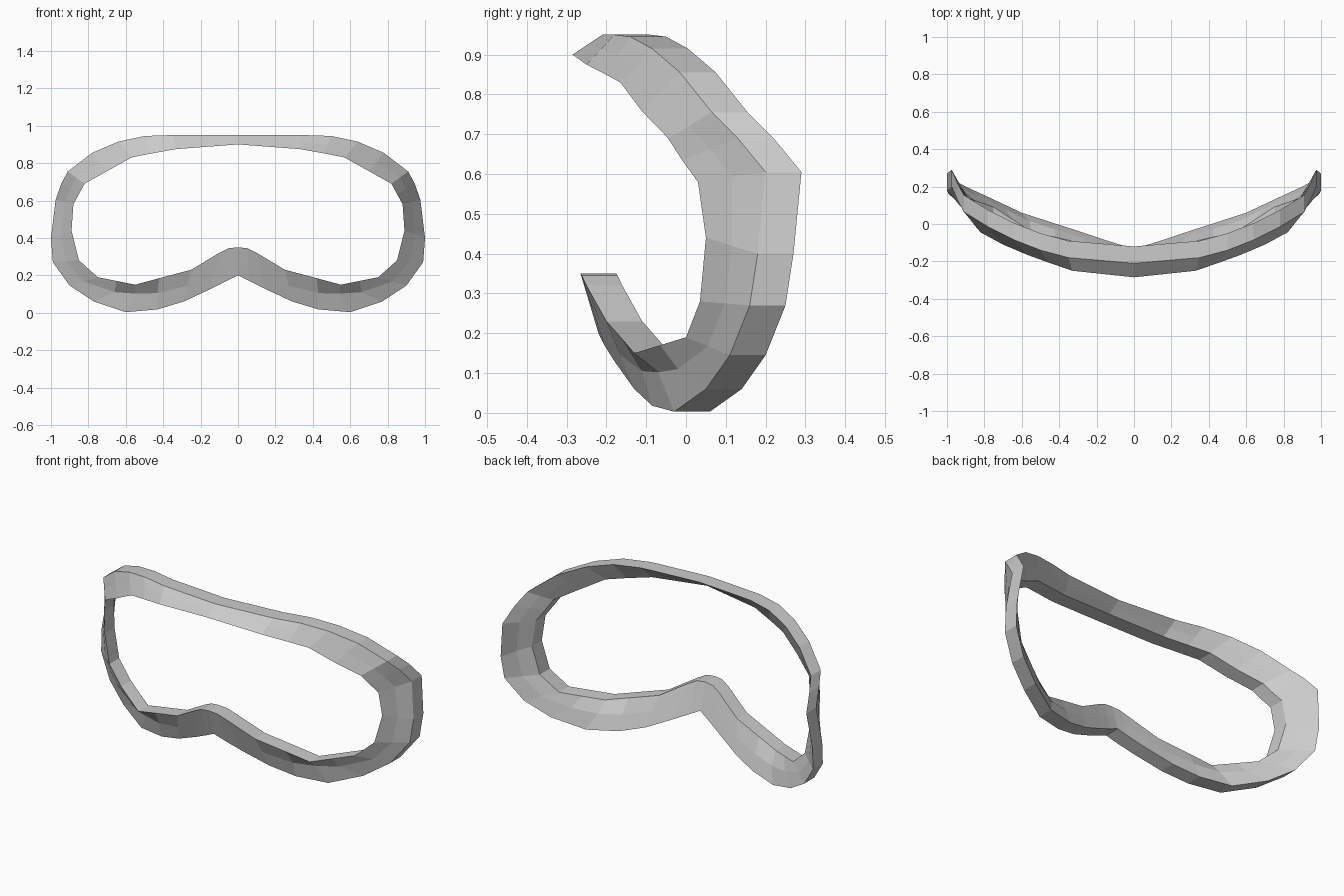
import bpy, bmesh
from mathutils import Vector as V

if "Cube" in bpy.data.objects:
    bpy.data.objects.remove(bpy.data.objects["Cube"])

mat = bpy.data.materials.new("light grey")
mat.diffuse_color = (0.6, 0.6, 0.6, 1)
mat.use_nodes = True
mat.node_tree.nodes["Principled BSDF"].inputs["Base Color"].default_value = mat.diffuse_color

# Half of the ring, top centre to nose: front outer edge, then front inner edge
stations = [
    ((0, -.21, .95), (0, -.285, .90)),
    ((.35, -.18, .95), (.33, -.25, .875)),
    ((.50, -.14, .945), (.46, -.205, .852)),
    ((.64, -.085, .915), (.57, -.165, .83)),
    ((.78, -.015, .855), (.70, -.11, .757)),
    ((.91, .065, .755), (.82, -.045, .69)),
    ((.945, .13, .69), (.85, -.01, .635)),
    ((.975, .20, .605), (.88, .03, .58)),
    ((1.0, .18, .40), (.89, .05, .44)),
    ((.99, .16, .27), (.85, .035, .28)),
    ((.90, .11, .145), (.75, 0, .19)),
    ((.77, .05, .06), (.65, -.065, .17)),
    ((.60, -.03, .003), (.55, -.13, .15)),
    ((.43, -.085, .018), (.42, -.16, .185)),
    ((.29, -.13, .06), (.25, -.20, .23)),
    ((.14, -.18, .13), (.10, -.25, .32)),
    ((.06, -.205, .17), (.05, -.262, .345)),
    ((0, -.22, .20), (0, -.265, .35)),
]
# Crease under the cheek lip: station index -> point between the front edges
crease = {11: (.66, -.02, .11), 12: (.54, -.07, .102), 13: (.43, -.11, .105)}
DEPTH = V((0, .09, 0))

bm = bmesh.new()
rings = []
for i, (o, n) in enumerate(stations):
    o, n = V(o), V(n)
    m = V(crease[i]) if i in crease else (o + n) / 2
    section = [o, m, n, n + DEPTH, (m + o * .5 + n * .5) / 2 + DEPTH, o + DEPTH]
    rings.append([bm.verts.new(p) for p in section])

# Skin between neighbouring sections
for a, b in zip(rings, rings[1:]):
    for k in range(6):
        j = (k + 1) % 6
        bm.faces.new((a[k], b[k], b[j], a[j]))

# Mirror the other half and weld at the centre
bmesh.ops.mirror(bm, geom=bm.verts[:] + bm.edges[:] + bm.faces[:],
                 axis='X', merge_dist=.0001)
bmesh.ops.remove_doubles(bm, verts=bm.verts[:], dist=.0001)
bmesh.ops.recalc_face_normals(bm, faces=bm.faces[:])

me = bpy.data.meshes.new("goggle_frame")
bm.to_mesh(me)
bm.free()
me.materials.append(mat)
frame = bpy.data.objects.new("goggle_frame", me)
bpy.context.collection.objects.link(frame)
